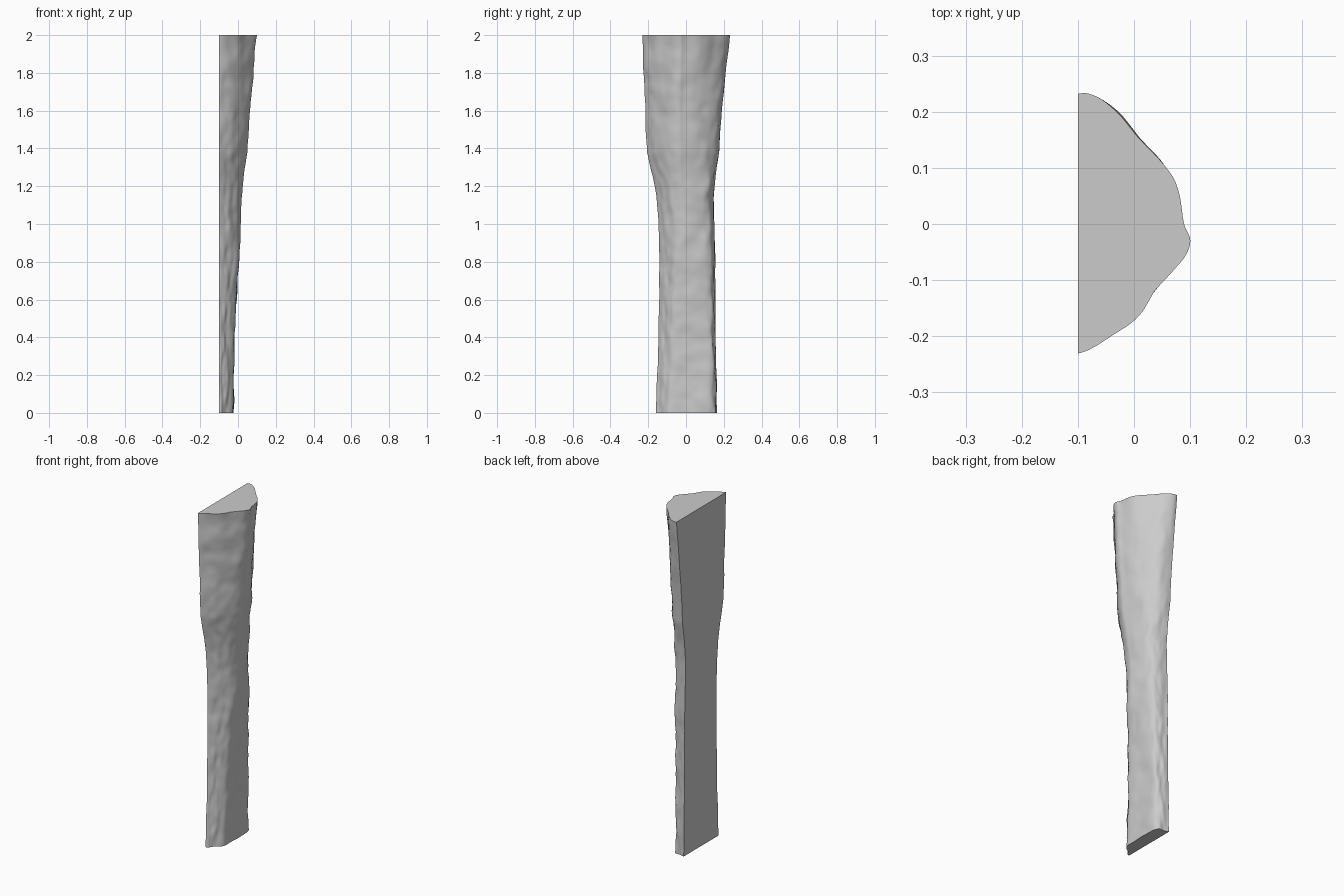
import bpy
import bmesh
import math
from mathutils import Vector, noise

cube = bpy.data.objects.get("Cube")
if cube:
    bpy.data.objects.remove(cube, do_unlink=True)

BACK_X = -0.1
HEIGHT = 2.0
RINGS = 100
STEPS = 5

# Half-round outlines (depth, side), from one flat-back corner to the other
TOP = [(0, -1), (.1, -.97), (.25, -.9), (.5, -.73), (.8, -.41), (.95, -.26), (1, -.13),
       (.95, 0), (.9, .24), (.78, .43), (.5, .73), (.25, .93), (.1, 1), (0, 1)]
MIDDLE = [(0, -1), (.12, -.95), (.3, -.86), (.55, -.7), (.8, -.5), (.94, -.3), (1, -.12),
          (.98, .05), (.95, .25), (.9, .45), (.8, .68), (.6, .87), (.3, .96), (0, 1)]
BOTTOM = [(0, -1), (.15, -.97), (.35, -.88), (.65, -.74), (.92, -.6), (1, -.45), (1, -.2),
          (1, .05), (1, .3), (1, .55), (.98, .78), (.85, .9), (.5, .96), (0, 1)]

# Size along the height: z, lowest y, highest y, highest x
SIZES = [(0, -.16, .165, -.025), (.4, -.145, .157, -.02), (.8, -.14, .155, .005),
         (1, -.145, .15, .015), (1.15, -.157, .146, .022), (1.25, -.175, .157, .03),
         (1.38, -.208, .174, .047), (1.6, -.215, .19, .065), (1.8, -.224, .21, .08),
         (2, -.231, .232, .1)]


def lerp(a, b, t):
    return a + (b - a) * t


def smooth_step(t):
    return t * t * (3 - 2 * t)


def size_at(z):
    """Side limits and depth limit of the piece at one height."""
    for low, high in zip(SIZES, SIZES[1:]):
        if z <= high[0]:
            t = (z - low[0]) / (high[0] - low[0])
            return [lerp(a, b, t) for a, b in zip(low[1:], high[1:])]
    return SIZES[-1][1:]


def outline_at(z):
    """Blend the three outlines by height."""
    knee = 1.2
    if z < knee:
        first, second, t = BOTTOM, MIDDLE, smooth_step(z / knee)
    else:
        first, second, t = MIDDLE, TOP, (z - knee) / (HEIGHT - knee)
    return [Vector(a).lerp(Vector(b), t) for a, b in zip(first, second)]


def rounded(points):
    """Pass a smooth curve through the points."""
    result = []
    for i in range(len(points) - 1):
        p, q = points[i], points[i + 1]
        before = points[max(i - 1, 0)]
        after = points[min(i + 2, len(points) - 1)]
        for k in range(STEPS):
            t = k / STEPS
            a, b = (q - before) / 2, (after - p) / 2
            result.append(p + a * t + (3 * (q - p) - 2 * a - b) * t ** 2
                          + (2 * (p - q) + a + b) * t ** 3)
    result.append(points[-1])
    return result


def ripple(y, z, depth):
    """Shallow hewn unevenness, fading out at the flat back."""
    wave = noise.noise(Vector((y * 9, depth * 3, z * 8)))
    fine = noise.noise(Vector((y * 16, depth * 5, z * 20)))
    return (wave * .006 + fine * .003) * min(1, depth * 3)


# Rings stacked from the foot to the top
bm = bmesh.new()
rings = []
for i in range(RINGS + 1):
    z = HEIGHT * i / RINGS
    y_low, y_high, x_high = size_at(z)
    ring = []
    for depth, side in rounded(outline_at(z)):
        x = lerp(BACK_X, x_high, depth)
        y = lerp(y_low, y_high, (side + 1) / 2)
        bump = ripple(y, z, depth)
        wobble = .003 * noise.noise(Vector((side, 0, z * 9)))
        ring.append(bm.verts.new((max(BACK_X, x + bump), y + wobble + bump * side, z)))
    rings.append(ring)

# Curved side, flat back and the two end faces
count = len(rings[0])
for lower, upper in zip(rings, rings[1:]):
    for j in range(count):
        k = (j + 1) % count
        bm.faces.new((lower[j], lower[k], upper[k], upper[j]))
bm.faces.new(rings[0][::-1])
bm.faces.new(rings[-1])
bmesh.ops.recalc_face_normals(bm, faces=bm.faces)

mesh = bpy.data.meshes.new("half_round_post")
bm.to_mesh(mesh)
bm.free()
post = bpy.data.objects.new("half_round_post", mesh)
bpy.context.collection.objects.link(post)

# Plain grey
grey = bpy.data.materials.new("light_grey")
grey.use_nodes = True
colour = (.6, .6, .6, 1)
grey.diffuse_color = colour
grey.node_tree.nodes["Principled BSDF"].inputs["Base Color"].default_value = colour
mesh.materials.append(grey)

bpy.ops.object.select_all(action="DESELECT")
post.select_set(True)
bpy.context.view_layer.objects.active = post
bpy.ops.object.shade_smooth_by_angle(angle=math.radians(35))
